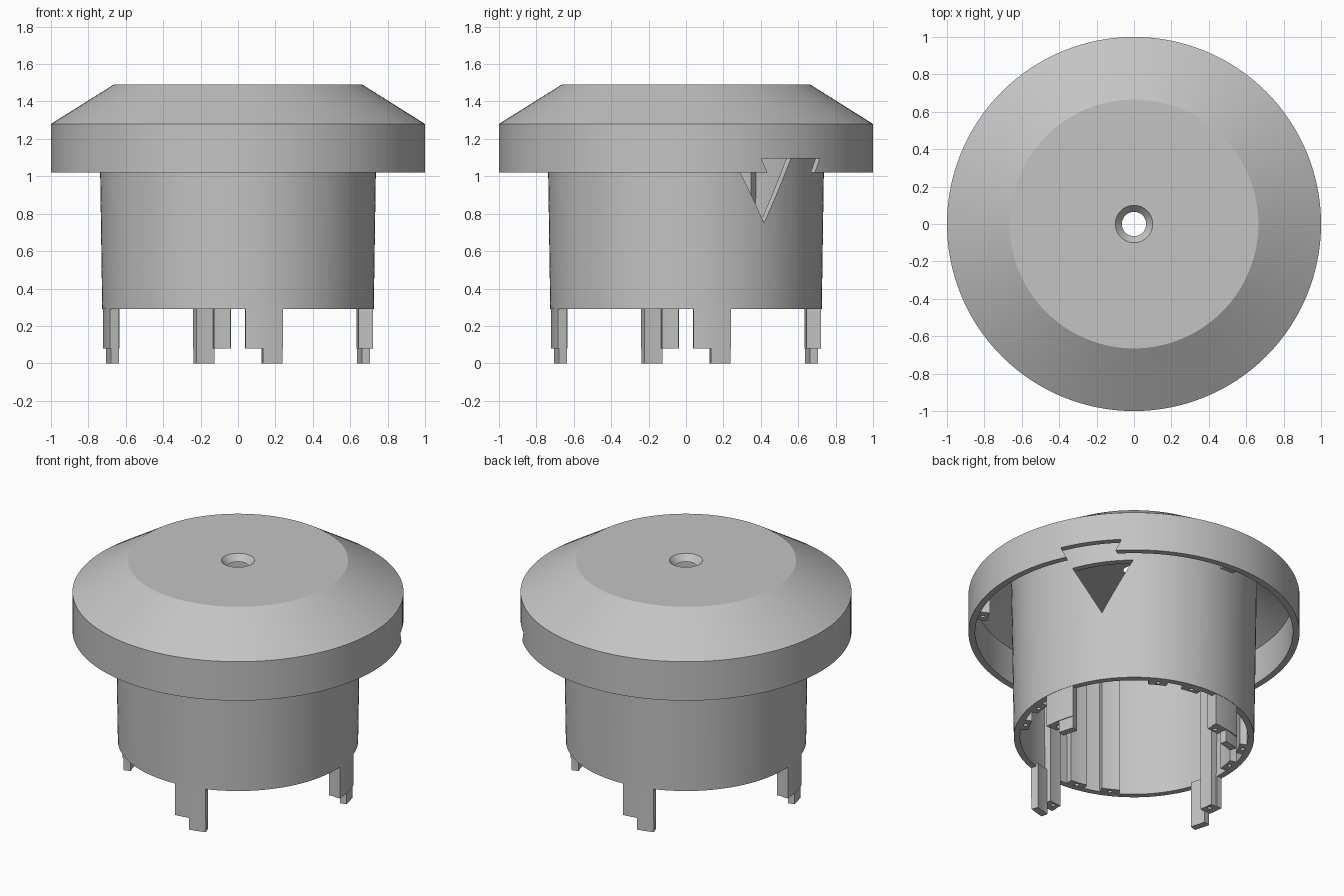
import bpy, bmesh, math
from mathutils import Matrix

old = bpy.data.objects.get("Cube")
if old:
    bpy.data.objects.remove(old, do_unlink=True)

grey = bpy.data.materials.new("plain_grey")
grey.use_nodes = True
tone = (0.55, 0.55, 0.55, 1)
grey.diffuse_color = tone
grey.node_tree.nodes["Principled BSDF"].inputs["Base Color"].default_value = tone


def finish(name, bm):
    bmesh.ops.recalc_face_normals(bm, faces=bm.faces)
    mesh = bpy.data.meshes.new(name)
    bm.to_mesh(mesh)
    bm.free()
    mesh.materials.append(grey)
    ob = bpy.data.objects.new(name, mesh)
    bpy.context.collection.objects.link(ob)
    return ob


def polar(r, deg, z):
    a = math.radians(deg)
    return (r * math.cos(a), r * math.sin(a), z)


def lathe(name, profile, steps=128):
    """Revolve a closed (radius, height) loop about z."""
    bm = bmesh.new()
    rings = [[bm.verts.new(polar(r, 360 * i / steps, z)) for r, z in profile]
             for i in range(steps)]
    n = len(profile)
    for i in range(steps):
        a, b = rings[i], rings[(i + 1) % steps]
        for j in range(n):
            k = (j + 1) % n
            bm.faces.new((a[j], b[j], b[k], a[k]))
    return finish(name, bm)


def arc_block(name, start, end, r_in, r_out, z_low, z_high, steps=6):
    """Curved block between two angles."""
    bm = bmesh.new()
    loop = [(r_in, z_low), (r_out, z_low), (r_out, z_high), (r_in, z_high)]
    rings = [[bm.verts.new(polar(r, start + (end - start) * i / steps, z))
              for r, z in loop] for i in range(steps + 1)]
    for a, b in zip(rings, rings[1:]):
        for j in range(4):
            k = (j + 1) % 4
            bm.faces.new((a[j], b[j], b[k], a[k]))
    bm.faces.new(rings[0])
    bm.faces.new(rings[-1])
    return finish(name, bm)


def radial_prism(points, r_in, r_out, deg):
    """Prism along a radius; points are (sideways, height)."""
    bm = bmesh.new()
    near = [bm.verts.new((r_in, t, z)) for t, z in points]
    far = [bm.verts.new((r_out, t, z)) for t, z in points]
    bm.faces.new(near)
    bm.faces.new(far)
    for i in range(len(points)):
        k = (i + 1) % len(points)
        bm.faces.new((near[i], near[k], far[k], far[i]))
    bm.transform(Matrix.Rotation(math.radians(deg), 4, "Z"))
    return finish("cutter", bm)


def pin(r, deg, z, radius=0.013, depth=0.2):
    bm = bmesh.new()
    bmesh.ops.create_cone(bm, cap_ends=True, segments=12, radius1=radius,
                          radius2=radius, depth=depth,
                          matrix=Matrix.Translation(polar(r, deg, z)))
    return finish("cutter", bm)


def cut(ob, cutter):
    cutter.hide_render = True
    mod = ob.modifiers.new("cut", "BOOLEAN")
    mod.operation, mod.solver, mod.object = "DIFFERENCE", "EXACT", cutter
    bpy.context.view_layer.objects.active = ob
    bpy.ops.object.modifier_apply(modifier=mod.name)
    bpy.data.objects.remove(cutter, do_unlink=True)


# Hollow cap with a countersunk centre hole
cap = lathe("cap", [(0.065, 1.45), (0.1, 1.49), (0.665, 1.49), (1, 1.28), (1, 1.02),
                    (0.96, 1.02), (0.96, 1.258), (0.655, 1.45)])
# Slightly tapered tube
tube = lathe("tube", [(0.726, 0.29), (0.743, 1.42), (0.7, 1.42), (0.688, 0.29)])

# Dovetail notch in the cap rim above a triangular window in the tube
MARK = 34.7
cut(cap, radial_prism([(-0.145, 1.0), (0.145, 1.0), (0.19, 1.095), (-0.19, 1.095)],
                      0.85, 1.1, MARK))
cut(tube, radial_prism([(0, 0.75), (0.19, 1.1), (-0.19, 1.1)], 0.5, 0.9, MARK))
parts = [cap, tube]

# Legs and screw ribs, repeated every quarter turn
for q in range(4):
    turn = 90 * q
    leg = arc_block(f"leg_{q}", turn + 3.2, turn + 19.3, 0.686, 0.724, 0.08, 0.31)
    foot = arc_block(f"foot_{q}", turn + 10.8, turn + 19.3, 0.674, 0.719, 0, 0.31)
    boss = arc_block(f"leg_boss_{q}", turn + 3.6, turn + 11.4, 0.645, 0.7, 0.08, 1.43)
    cut(boss, pin(0.67, turn + 7, 0.08))
    parts += [leg, foot, boss]
    for side, mid in (("a", 62.5), ("b", 81)):
        rib = arc_block(f"rib_{side}_{q}", turn + mid - 5, turn + mid + 5,
                        0.645, 0.705, 0.291, 1.43)
        cut(rib, pin(0.672, turn + mid, 0.29))
        parts.append(rib)

# Small screw bosses inside the cap rim
for k in range(3):
    deg = 89 + 120 * k
    boss = arc_block(f"cap_boss_{k}", deg - 3, deg + 3, 0.89, 0.97, 1.05, 1.27)
    cut(boss, pin(0.925, deg, 1.05))
    parts.append(boss)

# Smooth curved walls, sharp corners
bpy.ops.object.select_all(action="DESELECT")
for ob in parts:
    ob.select_set(True)
bpy.context.view_layer.objects.active = cap
bpy.ops.object.shade_smooth_by_angle(angle=math.radians(25))
